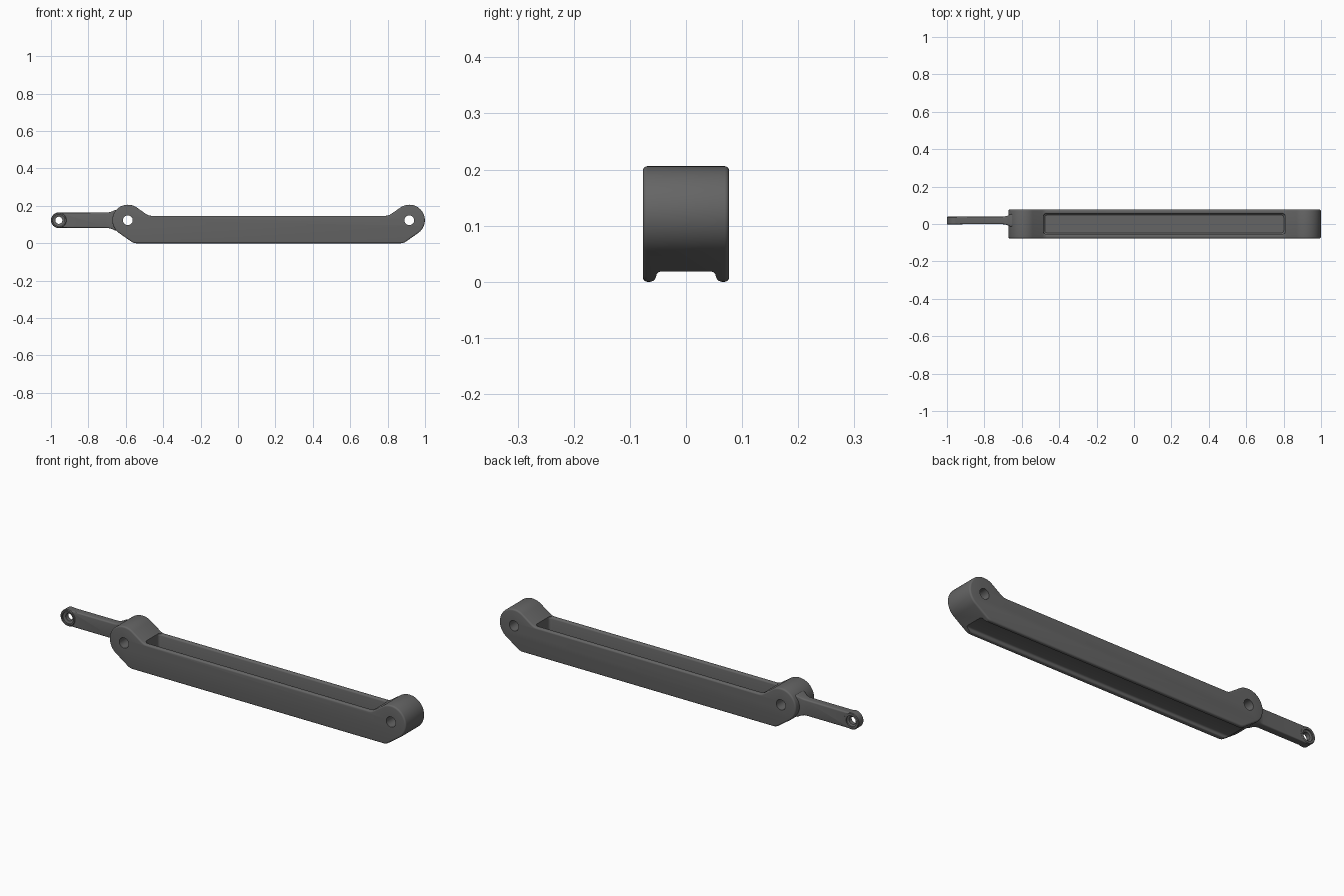
import bpy, bmesh
from math import cos, sin, pi, radians
from mathutils import Vector

if "Cube" in bpy.data.objects:
    bpy.data.objects.remove(bpy.data.objects["Cube"])

dark = bpy.data.materials.new("dark_grey")
dark.diffuse_color = (0.13, 0.13, 0.13, 1)
dark.use_nodes = True
dark.node_tree.nodes["Principled BSDF"].inputs["Base Color"].default_value = dark.diffuse_color


def loft(name, rings):
    """Closed solid skinned through rings of matching points."""
    bm = bmesh.new()
    vs = [[bm.verts.new(p) for p in r] for r in rings]
    n = len(vs[0])
    for a, b in zip(vs, vs[1:]):
        for i in range(n):
            j = (i + 1) % n
            bm.faces.new((a[i], a[j], b[j], b[i]))
    bm.faces.new(vs[0])
    bm.faces.new(vs[-1])
    bmesh.ops.recalc_face_normals(bm, faces=bm.faces[:])
    me = bpy.data.meshes.new(name)
    bm.to_mesh(me)
    bm.free()
    me.materials.append(dark)
    ob = bpy.data.objects.new(name, me)
    bpy.context.collection.objects.link(ob)
    return ob


def pin(name, x, z, steps, n=48):
    """Turned solid along y; steps are (y, radius) pairs."""
    return loft(name, [[(x + r * cos(2 * pi * i / n), y, z + r * sin(2 * pi * i / n))
                        for i in range(n)] for y, r in steps])


def rounded_rect(cu, cv, hu, hv, r, n=5):
    pts = []
    for k, (su, sv) in enumerate(((1, 1), (-1, 1), (-1, -1), (1, -1))):
        for i in range(n):
            a = pi / 2 * (k + i / (n - 1))
            pts.append((cu + su * (hu - r) + r * cos(a), cv + sv * (hv - r) + r * sin(a)))
    return pts


def bake(ob):
    dg = bpy.context.evaluated_depsgraph_get()
    me = bpy.data.meshes.new_from_object(ob.evaluated_get(dg))
    ob.modifiers.clear()
    ob.data = me


def combine(ob, other, op):
    m = ob.modifiers.new("bool", 'BOOLEAN')
    m.operation, m.solver, m.object = op, 'EXACT', other
    bake(ob)
    bpy.data.objects.remove(other)


def smooth(ob):
    bpy.ops.object.select_all(action='DESELECT')
    ob.select_set(True)
    bpy.context.view_layer.objects.active = ob
    bpy.ops.object.shade_smooth_by_angle(angle=radians(32))


XL, XR, ZC, R, W = -0.589, 0.916, 0.123, 0.083, 0.077


def corner(p, a, b, d=0.015, n=5):
    """Small rounded corner at p between directions to a and b."""
    p, a, b = Vector(p), Vector(a), Vector(b)
    s, e = p + (a - p).normalized() * d, p + (b - p).normalized() * d
    return [tuple(s * (1 - t) ** 2 + p * 2 * t * (1 - t) + e * t * t)
            for t in (i / (n - 1) for i in range(n))]


def end_half(cx, sgn):
    """One end of the link outline, from bottom corner up round the eye to the top."""
    arc = [(cx + sgn * R * cos(radians(a)), ZC + R * sin(radians(a)))
           for a in range(-55, 126, 5)]
    low, top = (cx - sgn * 0.031, 0), (cx - sgn * 0.111, 0.147)
    return corner(low, (0.1, 0), arc[0]) + arc + corner(top, arc[-1], (0.1, 0.147))


# Main link: side outline extruded across, with softened rims
outline = end_half(XR, 1) + end_half(XL, -1)[::-1]
body = loft("link_body", [[(x, y, z) for x, z in outline] for y in (-W, W)])
bev = body.modifiers.new("bevel", 'BEVEL')
bev.width, bev.segments = 0.008, 4
bev.limit_method, bev.angle_limit = 'ANGLE', radians(60)
bake(body)

# Channel along the underside
half = [(0.075, -0.01), (0.0645, -0.0005), (0.058, 0.002), (0.055, 0.005), (0.053, 0.010),
        (0.052, 0.014), (0.049, 0.017), (0.044, 0.0185)]
chan = half + [(-y, z) for y, z in half[::-1]]
combine(body, loft("channel_cutter", [[(x, y, z) for y, z in chan] for x in (-1.2, 1.2)]),
        'DIFFERENCE')

# Long deep pocket in the top, with rounded mouth
rings = []
for z, g in ((0.038, -0.006), (0.044, 0), (0.139, 0), (0.143, 0.001),
             (0.146, 0.004), (0.1475, 0.007), (0.23, 0.007)):
    rings.append([(x, y, z) for x, y in
                  rounded_rect(0.162, 0, 0.645 + min(g, 0), 0.054 + g, 0.014)])
combine(body, loft("pocket_cutter", rings), 'DIFFERENCE')

# Pivot holes through both eyes
for x in (XL, XR):
    combine(body, pin("hole_cutter", x, ZC, [(-0.2, 0.026), (0.2, 0.026)]), 'DIFFERENCE')
smooth(body)

# Side arm flaring slightly into the left eye
secs = [(-0.958, 0.041, -0.001, 0.039), (-0.705, 0.041, -0.001, 0.039),
        (-0.692, 0.042, -0.002, 0.040), (-0.680, 0.045, -0.005, 0.043),
        (-0.670, 0.049, -0.009, 0.047), (-0.660, 0.054, -0.014, 0.052),
        (-0.640, 0.056, -0.016, 0.054)]
arm = loft("side_arm", [[(x, y, z) for y, z in
                         rounded_rect((y0 + y1) / 2, ZC, (y1 - y0) / 2, h, 0.007)]
                        for x, h, y0, y1 in secs])
ring = pin("arm_eye", -0.958, ZC,
           [(-0.004, 0.038), (0.000, 0.042), (0.036, 0.042), (0.0395, 0.039)])
combine(arm, ring, 'UNION')

# Counterbored hole in the arm's eye
combine(arm, pin("eye_cutter", -0.958, ZC,
                 [(-0.02, 0.031), (0.004, 0.031), (0.008, 0.019), (0.029, 0.019),
                  (0.033, 0.028), (0.06, 0.028)]), 'DIFFERENCE')
smooth(arm)
